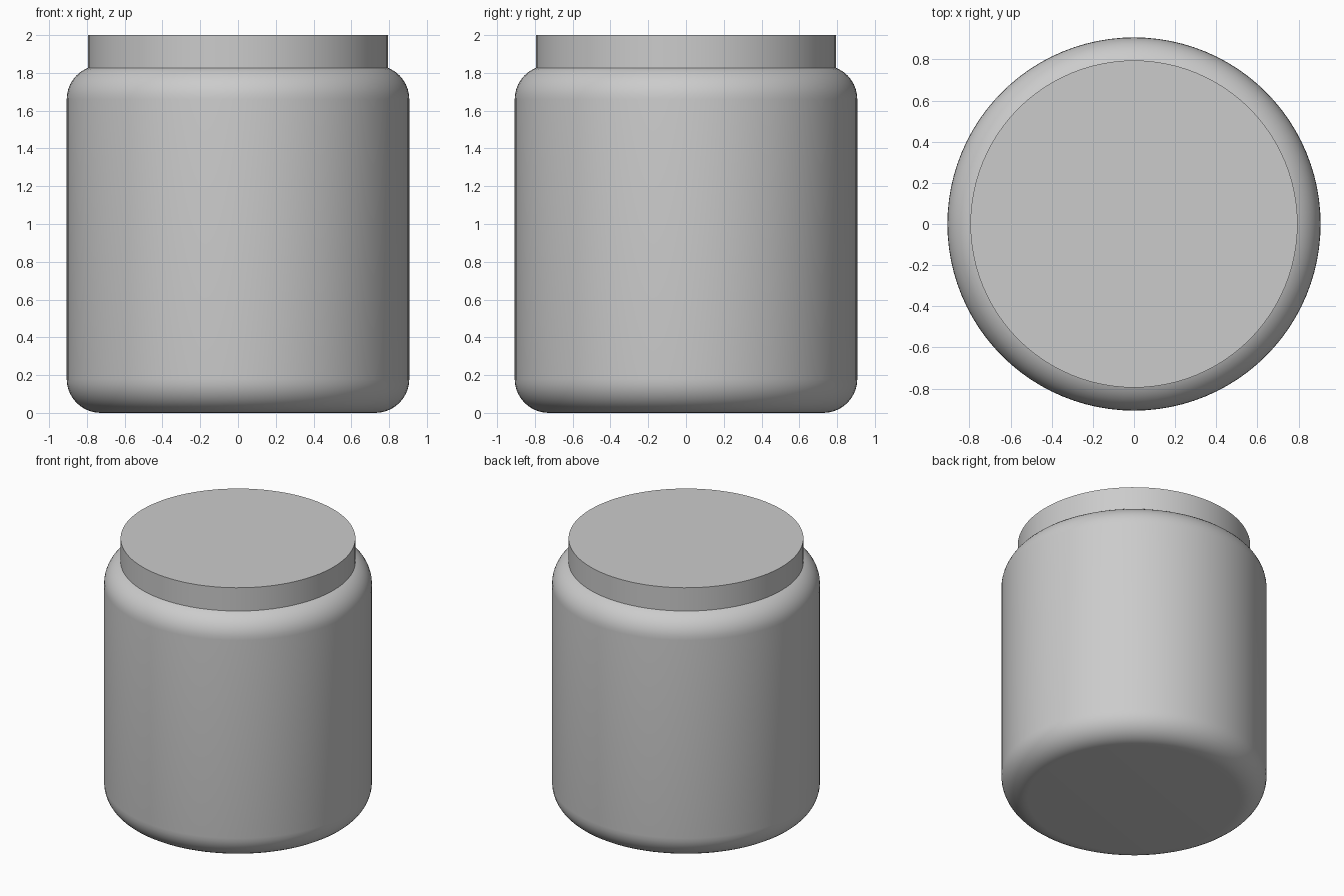
import bpy
import bmesh
from math import radians, sin, cos, pi

cube = bpy.data.objects.get("Cube")
if cube:
    bpy.data.objects.remove(cube, do_unlink=True)

SEGMENTS = 96
BODY_RADIUS, BODY_TOP, FILLET = 0.907, 1.84, 0.18
LID_RADIUS, LID_BOTTOM, LID_TOP = 0.795, 1.78, 2.0

# Single plain grey finish
grey = bpy.data.materials.new("plain grey")
grey.use_nodes = True
colour = (0.6, 0.6, 0.6, 1)
grey.diffuse_color = colour
grey.node_tree.nodes["Principled BSDF"].inputs["Base Color"].default_value = colour


def fillet(radius, z, start):
    """Quarter-round points for one edge of the body."""
    return [(radius + FILLET * cos(start + i * pi / 20),
             z + FILLET * sin(start + i * pi / 20)) for i in range(11)]


def lathe(name, profile):
    """Revolve a (radius, height) profile and cap both ends."""
    bm = bmesh.new()
    rings = [[bm.verts.new((r * cos(2 * pi * i / SEGMENTS),
                            r * sin(2 * pi * i / SEGMENTS), z))
              for i in range(SEGMENTS)] for r, z in profile]
    for low, high in zip(rings, rings[1:]):
        for i in range(SEGMENTS):
            j = (i + 1) % SEGMENTS
            bm.faces.new((low[i], low[j], high[j], high[i]))
    bm.faces.new(rings[0][::-1])
    bm.faces.new(rings[-1])
    mesh = bpy.data.meshes.new(name)
    bm.to_mesh(mesh)
    bm.free()
    mesh.materials.append(grey)
    obj = bpy.data.objects.new(name, mesh)
    bpy.context.collection.objects.link(obj)
    bpy.ops.object.select_all(action="DESELECT")
    obj.select_set(True)
    bpy.context.view_layer.objects.active = obj
    bpy.ops.object.shade_smooth_by_angle(angle=radians(30))
    return obj


# Jar body with rounded base and shoulder
inner = BODY_RADIUS - FILLET
lathe("jar_body", fillet(inner, FILLET, -pi / 2)
      + fillet(inner, BODY_TOP - FILLET, 0))

# Straight-sided lid seated on the shoulder
lathe("jar_lid", [(LID_RADIUS, LID_BOTTOM), (LID_RADIUS, LID_TOP)])
